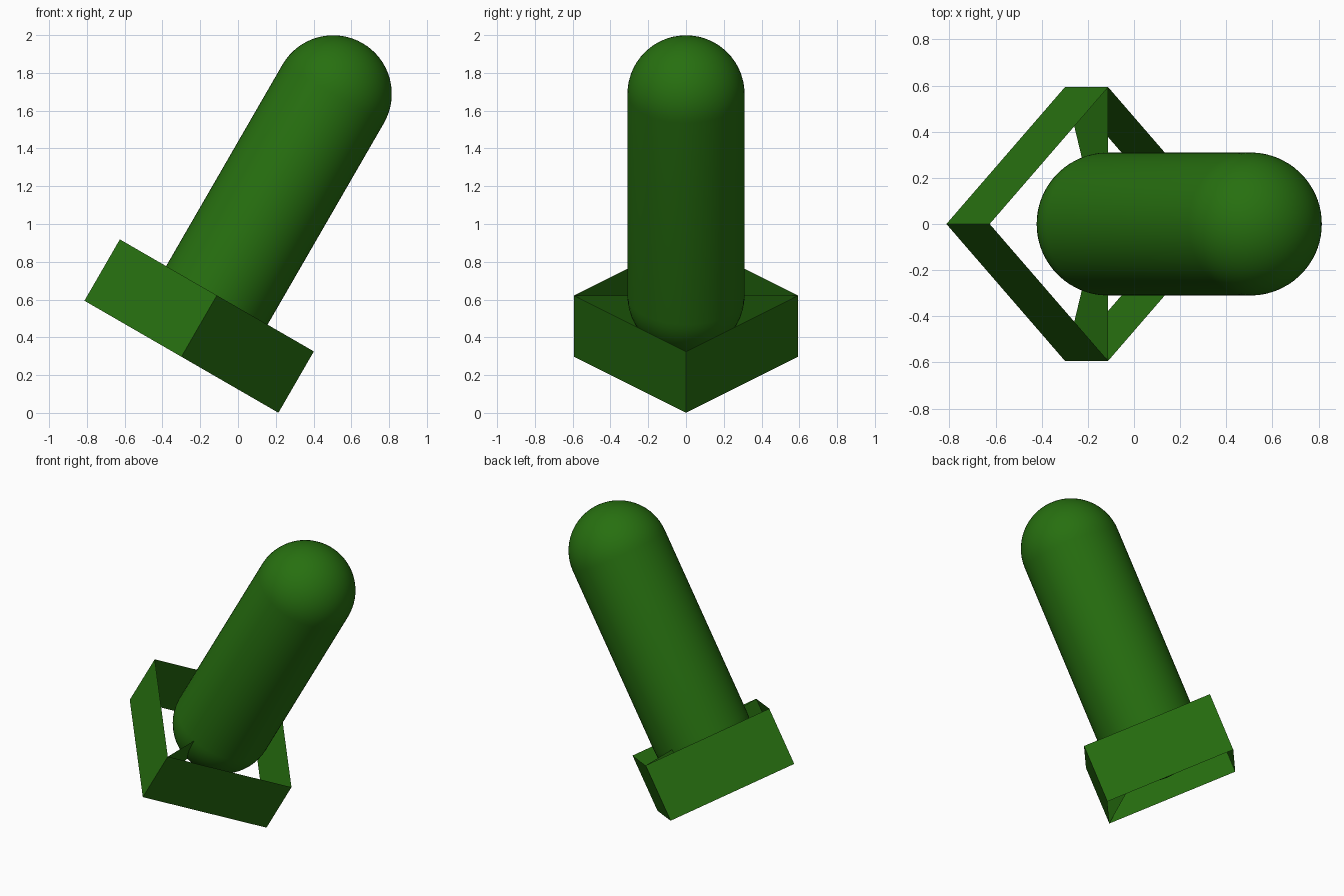
import bpy, bmesh, math
from mathutils import Matrix, Vector

if "Cube" in bpy.data.objects:
    bpy.data.objects.remove(bpy.data.objects["Cube"])

R = 0.31        # capsule radius
L = 1.232       # distance between capsule end centres
D = 0.593       # half diagonal of the square collar
H = 0.375       # collar height

green = bpy.data.materials.new("green")
green.diffuse_color = (0.02, 0.16, 0.005, 1)
green.use_nodes = True
green.node_tree.nodes["Principled BSDF"].inputs["Base Color"].default_value = green.diffuse_color

# Local frame: origin at the centre of the collar's upper rim, z along the capsule
tilt = Matrix.Translation((-0.112, 0, 0.622)) @ Matrix.Rotation(math.radians(30), 4, 'Y')


def finish(name, bm, smooth=False):
    mesh = bpy.data.meshes.new(name)
    bm.transform(tilt)
    for f in bm.faces:
        f.smooth = smooth
    bm.to_mesh(mesh)
    bm.free()
    mesh.materials.append(green)
    obj = bpy.data.objects.new(name, mesh)
    bpy.context.collection.objects.link(obj)
    return obj


# Capsule: half outline spun around the axis
bm = bmesh.new()
N = 16
pts = []
for end, start in ((0, -90), (L, 0)):
    for i in range(N + 1):
        a = math.radians(start + 90 * i / N)
        pts.append(Vector((R * math.cos(a), 0, end + R * math.sin(a))))
verts = [bm.verts.new(p) for p in pts]
edges = [bm.edges.new(e) for e in zip(verts, verts[1:])]
bmesh.ops.spin(bm, geom=verts + edges, cent=(0, 0, 0), axis=(0, 0, 1),
               angle=2 * math.pi, steps=64)
bmesh.ops.remove_doubles(bm, verts=bm.verts, dist=1e-4)
bmesh.ops.recalc_face_normals(bm, faces=bm.faces)
finish("capsule_body", bm, True)

# Open square collar standing on its corner
bm = bmesh.new()
rings = [[bm.verts.new((D * x, D * y, z)) for x, y in ((1, 0), (0, 1), (-1, 0), (0, -1))]
         for z in (-H, 0)]
for i in range(4):
    j = (i + 1) % 4
    bm.faces.new((rings[0][i], rings[0][j], rings[1][j], rings[1][i]))
finish("square_collar", bm)

# Thin webs joining the side corners of the collar to the capsule
bm = bmesh.new()
for s in (1, -1):
    bm.faces.new([bm.verts.new(p) for p in
                  ((0, s * D, 0), (0, s * D, -H), (0, 0, -0.09), (0, 0, 0))])
finish("collar_webs", bm)
